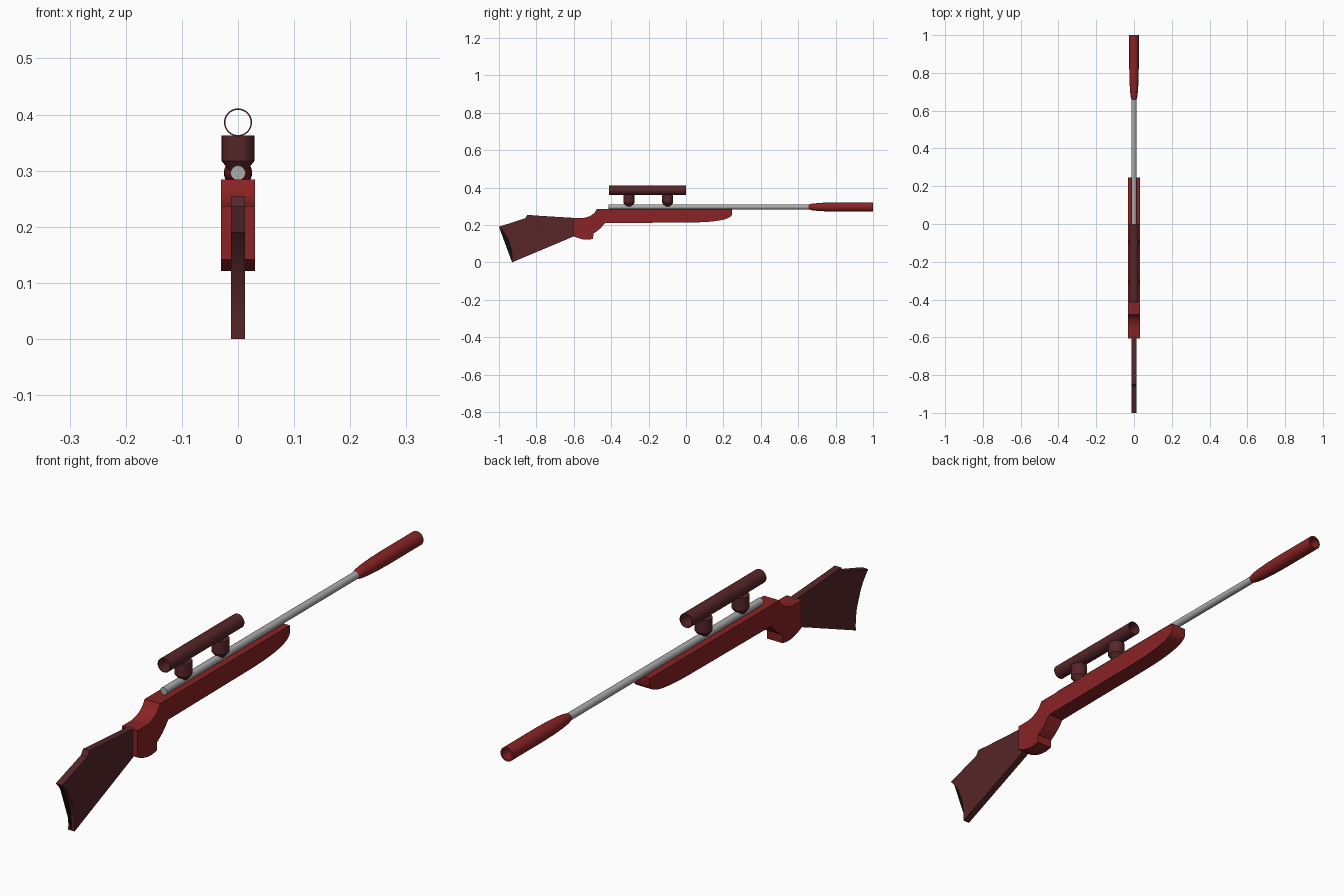
import bpy, bmesh, math
from mathutils import Matrix, Vector

if "Cube" in bpy.data.objects:
    bpy.data.objects.remove(bpy.data.objects["Cube"])


def material(name, rgb):
    m = bpy.data.materials.new(name)
    m.diffuse_color = (*rgb, 1)
    m.use_nodes = True
    m.node_tree.nodes["Principled BSDF"].inputs["Base Color"].default_value = m.diffuse_color
    return m


RED = material("red", (0.25, 0.017, 0.018))
MAROON = material("dark maroon", (0.095, 0.019, 0.021))
STEEL = material("steel grey", (0.42, 0.41, 0.41))
BLACK = material("black", (0.004, 0.005, 0.005))


def finish(name, bm, mat, angle=35):
    bmesh.ops.recalc_face_normals(bm, faces=bm.faces)
    me = bpy.data.meshes.new(name)
    bm.to_mesh(me)
    bm.free()
    me.materials.append(mat)
    ob = bpy.data.objects.new(name, me)
    bpy.context.collection.objects.link(ob)
    bpy.ops.object.select_all(action='DESELECT')
    ob.select_set(True)
    bpy.context.view_layer.objects.active = ob
    bpy.ops.object.shade_smooth_by_angle(angle=math.radians(angle))
    return ob


def slab(name, profile, half, mat):
    """Extrude a (y, z) side profile symmetrically across x."""
    bm = bmesh.new()
    face = bm.faces.new([bm.verts.new((-half, y, z)) for y, z in profile])
    ext = bmesh.ops.extrude_face_region(bm, geom=[face])
    verts = [v for v in ext["geom"] if isinstance(v, bmesh.types.BMVert)]
    bmesh.ops.translate(bm, verts=verts, vec=(2 * half, 0, 0))
    return finish(name, bm, mat)


def lathe(name, profile, centre, axis, mat, closed=False, sides=32):
    """Spin (radius, distance) points round an axis ('y' or 'z')."""
    bm = bmesh.new()
    rings = []
    for r, d in profile:
        ring = []
        for i in range(sides):
            a = 2 * math.pi * i / sides
            u, w = r * math.cos(a), r * math.sin(a)
            p = Vector((u, d, w)) if axis == 'y' else Vector((u, w, d))
            ring.append(bm.verts.new(p + Vector(centre)))
        rings.append(ring)
    pairs = list(zip(rings, rings[1:]))
    if closed:
        pairs.append((rings[-1], rings[0]))
    else:
        bm.faces.new(rings[0])
        bm.faces.new(rings[-1])
    for a, b in pairs:
        for i in range(sides):
            j = (i + 1) % sides
            bm.faces.new((a[i], a[j], b[j], b[i]))
    return finish(name, bm, mat)


def bezier(p0, p1, p2, n=8):
    """Quadratic curve points, ends included."""
    return [tuple((1 - t) ** 2 * a + 2 * t * (1 - t) * b + t * t * c
                  for a, b, c in zip(p0, p1, p2))
            for t in (i / n for i in range(n + 1))]


# Fore-stock and grip, one side profile
fore = [(-0.605, 0.237)]
fore += bezier((-0.55, 0.237), (-0.495, 0.245), (-0.478, 0.284))
fore += [(0.246, 0.284)]
fore += bezier((0.246, 0.256), (0.235, 0.215), (0.02, 0.213), 12)
fore += [(-0.433, 0.21)]
fore += bezier((-0.433, 0.21), (-0.465, 0.17), (-0.495, 0.155), 4)[1:]
fore += [(-0.497, 0.125)]
fore += bezier((-0.525, 0.121), (-0.565, 0.121), (-0.605, 0.142), 6)
slab("fore_stock", fore, 0.0305, RED)

# Shoulder stock with a hollowed butt, and the dark sheet filling the hollow
hollow = bezier((-0.93, 0.0), (-0.925, 0.115), (-1.0, 0.19), 10)
slab("shoulder_stock", [(-0.59, 0.143)] + hollow +
     [(-0.86, 0.236), (-0.848, 0.254), (-0.80, 0.25), (-0.59, 0.237)],
     0.0125, MAROON)
bm = bmesh.new()
bm.faces.new([bm.verts.new((0, y, z)) for y, z in hollow])
finish("butt_infill", bm, BLACK)

# Barrel and hollow muzzle sleeve
lathe("barrel", [(0.0132, -0.415), (0.0132, 0.70)], (0, 0, 0.296), 'y', STEEL)
lathe("muzzle_sleeve", [(0.013, 0.655), (0.018, 0.675), (0.0215, 0.71),
                        (0.024, 0.76), (0.0252, 0.82), (0.0252, 1.0),
                        (0.019, 1.0), (0.019, 0.74)],
      (0, 0, 0.296), 'y', RED)

# Scope tube, open right through, on two tapered mounts
lathe("scope_tube", [(0.025, -0.413), (0.025, 0.0), (0.0225, 0.0),
                     (0.0225, -0.413)], (0, 0, 0.386), 'y', MAROON, closed=True)
for label, y in (("rear", -0.305), ("front", -0.098)):
    lathe(label + "_scope_mount", [(0.014, 0.298), (0.029, 0.317),
                                   (0.029, 0.3625)], (0, y, 0), 'z', MAROON)
